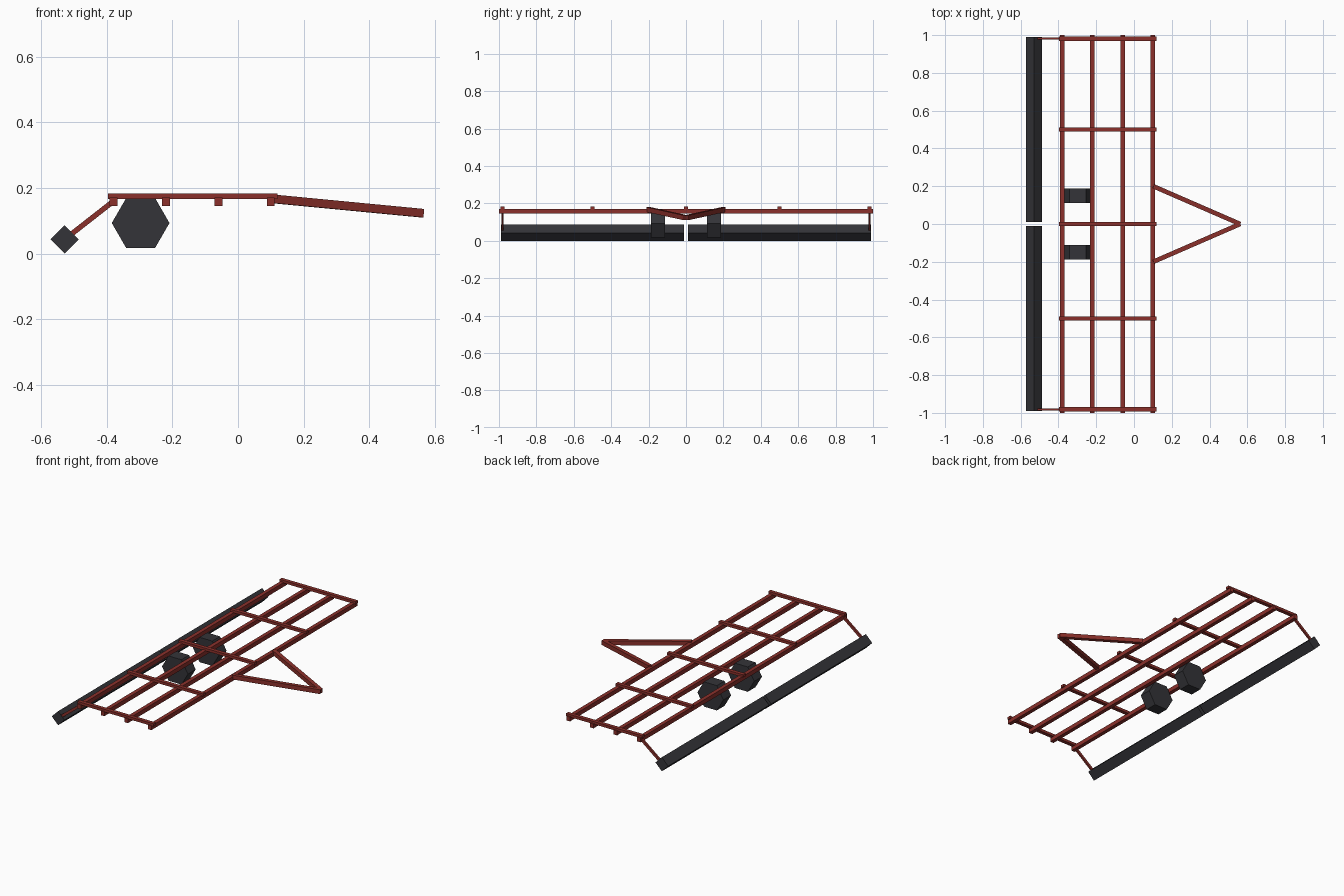
import bpy
import math
from mathutils import Vector, Matrix

cube = bpy.data.objects.get("Cube")
if cube:
    bpy.data.objects.remove(cube, do_unlink=True)


def material(name, color):
    m = bpy.data.materials.new(name)
    m.use_nodes = True
    m.diffuse_color = color
    m.node_tree.nodes["Principled BSDF"].inputs["Base Color"].default_value = color
    return m


red = material("rust red paint", (0.26, 0.03, 0.024, 1))
dark = material("dark rubber", (0.034, 0.034, 0.04, 1))


def finish(name, mat):
    ob = bpy.context.object
    ob.name = name
    ob.data.materials.append(mat)
    return ob


def beam(name, start, end, width, height, mat):
    """Square beam between two points; height stays in the vertical plane."""
    a, b = Vector(start), Vector(end)
    along = (b - a).normalized()
    side = Vector((0, 0, 1)).cross(along).normalized()
    up = along.cross(side)
    bpy.ops.mesh.primitive_cube_add(size=1)
    ob = finish(name, mat)
    rot = Matrix((along, side, up)).transposed().to_4x4()
    size = Matrix.Diagonal(((b - a).length, width, height, 1))
    ob.data.transform(rot @ size)
    ob.location = (a + b) / 2
    return ob


# Frame: long rails with cross bars lying on top
for i in range(4):
    x = -0.38 + 0.16 * i
    beam(f"long_rail_{i + 1}", (x, -1, 0.158), (x, 1, 0.158), 0.024, 0.026, red)
for i, y in enumerate((-0.981, -0.5, 0, 0.5, 0.981)):
    beam(f"cross_bar_{i + 1}", (-0.397, y, 0.175), (0.12, y, 0.175), 0.023, 0.016, red)

for side, s in (("left", 1), ("right", -1)):
    # V-shaped drawbar
    beam(f"drawbar_{side}", (0.102, 0.2 * s, 0.167), (0.562, 0, 0.123), 0.024, 0.026, red)

for side, s in (("back", 1), ("front", -1)):
    # Square roller set on its edge, carried by a thin arm
    roller = beam(f"roller_{side}", (-0.529, 0.01 * s, 0.043),
                  (-0.529, 0.99 * s, 0.043), 0.061, 0.061, dark)
    roller.rotation_euler.y = math.radians(45)
    beam(f"roller_arm_{side}", (-0.378, 0.981 * s, 0.161),
         (-0.529, 0.981 * s, 0.043), 0.011, 0.016, red)

    # Six-sided wheel
    bpy.ops.mesh.primitive_cylinder_add(vertices=6, radius=0.088, depth=0.075)
    wheel = finish(f"wheel_{side}", dark)
    wheel.data.transform(Matrix.Rotation(math.radians(30), 4, "Z"))
    wheel.data.transform(Matrix.Rotation(math.radians(90), 4, "X"))
    xs = [v.co.x for v in wheel.data.vertices]
    # keep flats at top and bottom
    if max(xs) < 0.08:
        wheel.data.transform(Matrix.Rotation(math.radians(30), 4, "Y"))
    wheel.location = (-0.297, 0.15 * s, 0.093)
